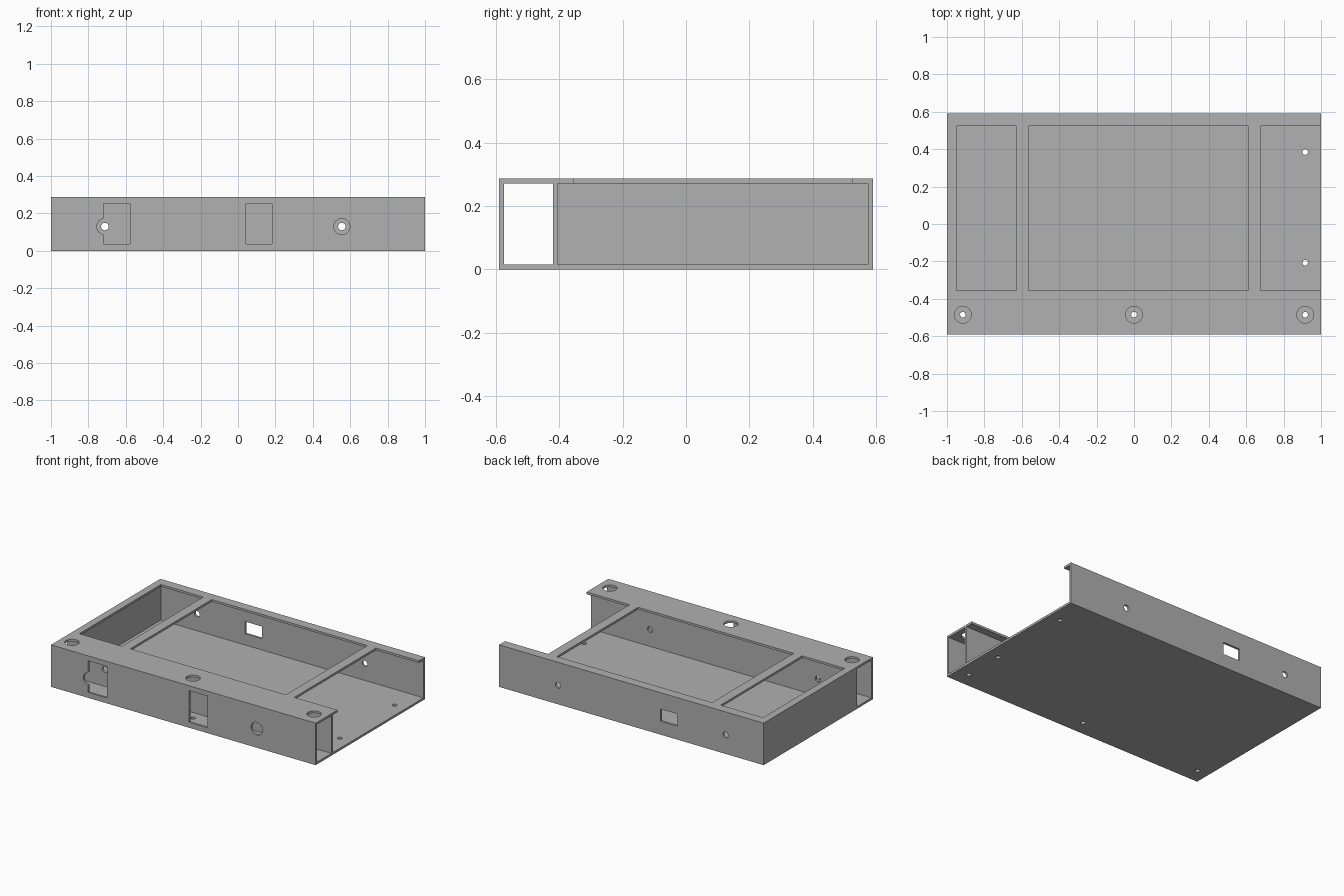
import bpy
from math import pi

cube = bpy.data.objects.get("Cube")
if cube:
    bpy.data.objects.remove(cube, do_unlink=True)

# Overall size and wall thickness
X, Y, H, T = 1.0, 0.59, 0.287, 0.015
OUT = 0.1          # how far cutters run past a surface
DIV = -0.42        # front face of the divider wall

grey = bpy.data.materials.new("light grey")
grey.use_nodes = True
colour = (0.44, 0.44, 0.44, 1)
grey.diffuse_color = colour
grey.node_tree.nodes["Principled BSDF"].inputs["Base Color"].default_value = colour


def box(name, x, y, z):
    """Box from (low, high) pairs on each axis."""
    spans = (x, y, z)
    bpy.ops.mesh.primitive_cube_add(size=1, location=[(a + b) / 2 for a, b in spans])
    ob = bpy.context.object
    ob.name = name
    ob.scale = [b - a for a, b in spans]
    bpy.ops.object.transform_apply(location=True, rotation=True, scale=True)
    return ob


def rod(name, radius, centre, length, along_y=False):
    bpy.ops.mesh.primitive_cylinder_add(
        vertices=40, radius=radius, depth=length, location=centre,
        rotation=(pi / 2 if along_y else 0, 0, 0))
    bpy.context.object.name = name
    return bpy.context.object


# Solid block that becomes the enclosure
body = box("enclosure", (-X, X), (-Y, Y), (0, H))
body.data.materials.append(grey)

# Cable channel through both ends, and main bay open on the left end
inner = (T, H - T)
cutters = [
    box("channel_cutter", (-X - OUT, X + OUT), (-Y + T, DIV), inner),
    box("bay_cutter", (-X + T, X + OUT), (DIV + T, Y - T), inner),
]

# Three top openings, leaving two cross bars
for x in ((-0.95, -0.63), (-0.565, 0.61), (0.675, X + OUT)):
    cutters.append(box("top_opening_cutter", x, (-0.355, 0.525), (H - 2 * T, H + OUT)))

# Two front windows and one back window
for x in ((-0.72, -0.578), (0.042, 0.183)):
    cutters.append(box("front_window_cutter", x, (-Y - OUT, -Y + 3 * T), (0.037, 0.253)))
cutters.append(box("back_window_cutter", (-0.35, -0.22), (Y - 3 * T, Y + OUT), (0.092, 0.175)))

# Mounting holes: wide access in the front wall, narrow through divider and back
for x in (-0.712, 0.555):
    cutters.append(rod("front_access_cutter", 0.043, (x, -Y, 0.13), 0.1, True))
    cutters.append(rod("wall_hole_cutter", 0.02, (x, 0.1, 0.13), 1.2, True))

# Channel holes: wide access in the top, narrow in the floor
for x in (-0.915, 0, 0.915):
    cutters.append(rod("top_access_cutter", 0.045, (x, -0.485, H), 0.1))
    cutters.append(rod("floor_hole_cutter", 0.015, (x, -0.485, 0), 0.1))
for y in (-0.207, 0.385):
    cutters.append(rod("floor_hole_cutter", 0.015, (0.915, y, 0), 0.1))

# Carve the block
bpy.ops.object.select_all(action="DESELECT")
body.select_set(True)
bpy.context.view_layer.objects.active = body
for cutter in cutters:
    cutter.hide_render = True
    mod = body.modifiers.new("carve", "BOOLEAN")
    mod.operation = "DIFFERENCE"
    mod.solver = "EXACT"
    mod.object = cutter
    bpy.ops.object.modifier_apply(modifier=mod.name)
for cutter in cutters:
    bpy.data.objects.remove(cutter, do_unlink=True)

bpy.ops.object.shade_smooth_by_angle(angle=pi / 6)
